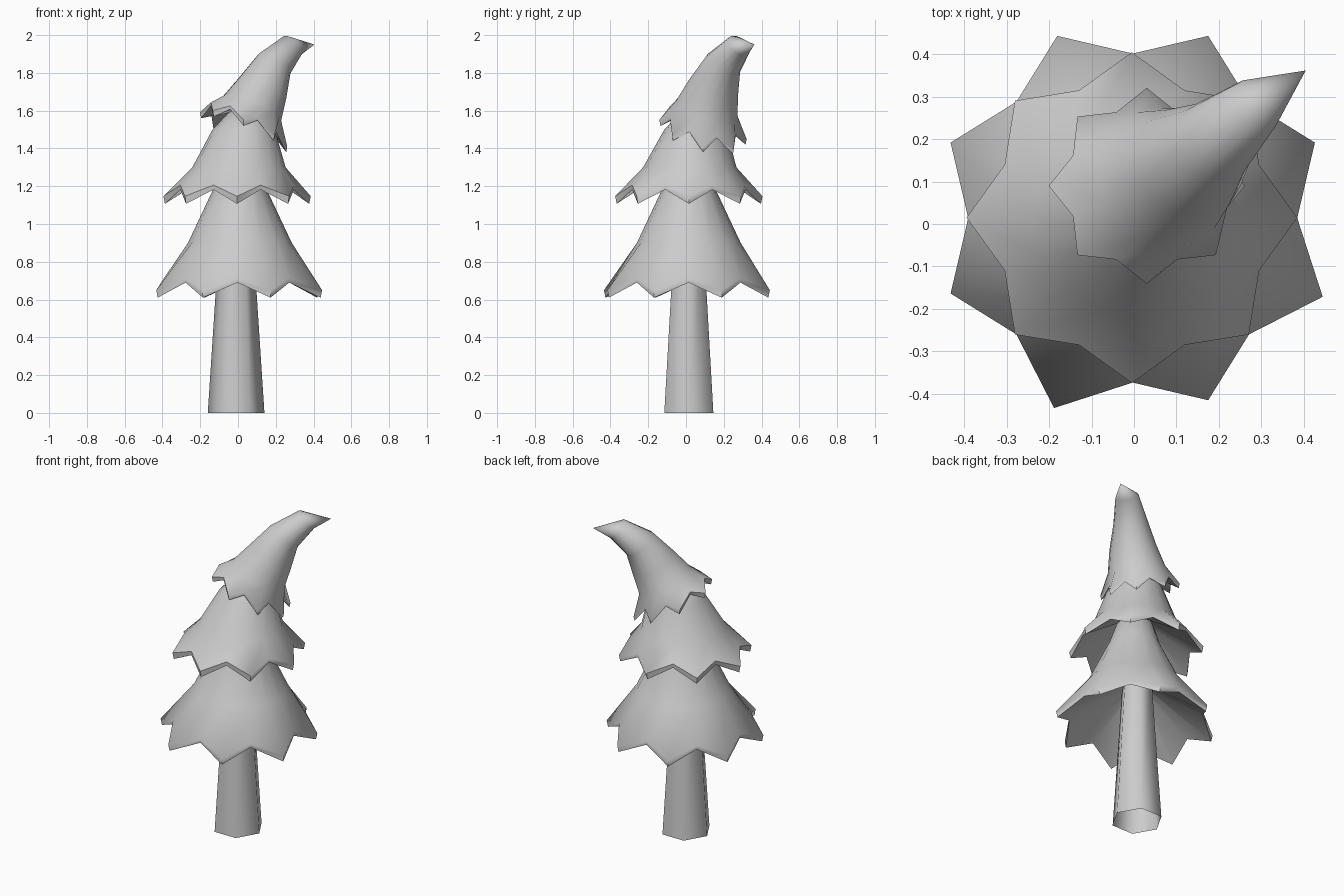
import bpy, math
from mathutils import Vector

if "Cube" in bpy.data.objects:
    bpy.data.objects.remove(bpy.data.objects["Cube"])

UP = Vector((0, 0, 1))


def ring(centre, radius, normal=(0, 0, 1), sides=16):
    """Points of a circle facing along normal."""
    q = UP.rotation_difference(Vector(normal).normalized())
    return [Vector(centre) + q @ Vector((radius * math.cos(a), radius * math.sin(a), 0))
            for a in (2 * math.pi * i / sides for i in range(sides))]


def jagged_rim(centre, r_tip, r_valley, rise, slope=(0, 0), first_tip=0, wall=0.04, longer=()):
    """Star shaped hem of eight low tips and raised valleys: its lower and upper edge."""
    edges = []
    for lift in (0, wall):
        pts = []
        for i in range(16):
            a = i * math.pi / 8
            tip = (i % 2) == first_tip
            r = (r_tip if tip else r_valley) + (0.02 if i in longer else 0)
            r += lift * (0.2 if tip else 0)
            x, y = r * math.cos(a), r * math.sin(a)
            z = slope[0] * x + slope[1] * y
            z += lift if tip else rise + lift * 0.6
            pts.append(Vector(centre) + Vector((x, y, z)))
        edges.append(pts)
    return edges


def loft(name, rings, apex=None, angle=50):
    """Skin stacked rings, closing the top with a point or a flat face."""
    n = len(rings[0])
    verts = [p for r in rings for p in r]
    faces = []
    for k in range(len(rings) - 1):
        for i in range(n):
            j = (i + 1) % n
            faces.append((k * n + i, k * n + j, (k + 1) * n + j, (k + 1) * n + i))
    top = (len(rings) - 1) * n
    if apex:
        verts.append(Vector(apex))
        faces += [(top + i, top + (i + 1) % n, len(verts) - 1) for i in range(n)]
    else:
        faces.append(tuple(range(top, top + n)))
    mesh = bpy.data.meshes.new(name)
    mesh.from_pydata(verts, [], faces)
    ob = bpy.data.objects.new(name, mesh)
    bpy.context.collection.objects.link(ob)
    bpy.ops.object.select_all(action='DESELECT')
    ob.select_set(True)
    bpy.context.view_layer.objects.active = ob
    bpy.ops.object.shade_smooth_by_angle(angle=math.radians(angle))
    return ob


# Six-sided tapering trunk, open at the ground
loft("trunk", [ring((-0.01, 0.015, 0), 0.15, sides=6),
               ring((-0.01, 0.015, 0.95), 0.088, sides=6)], angle=65)

# Bottom skirt of branches: underside, hem, outer slope
loft("lower_branches", [
    ring((0, 0.015, 0.88), 0.075),
    *jagged_rim((-0.003, 0.014, 0.61), 0.457, 0.388, 0.08, first_tip=1, longer=(11, 15)),
    ring((0.01, 0.015, 0.90), 0.275),
    ring((0.01, 0.015, 1.17), 0.148),
    ring((0.01, 0.02, 1.32), 0.10)], apex=(0.01, 0.02, 1.38))

# Middle skirt, starting to lean
loft("middle_branches", [
    ring((0.01, 0.02, 1.31), 0.08),
    *jagged_rim((-0.005, 0.015, 1.107), 0.382, 0.325, 0.075),
    ring((0.005, 0.02, 1.30), 0.247),
    ring((0.03, 0.05, 1.50), 0.165)], apex=(0.09, 0.11, 1.74))

# Top skirt, bending over to a drooping tip
loft("treetop", [
    ring((0.06, 0.09, 1.58), 0.07, (0.4, 0.22, 1)),
    *jagged_rim((0.03, 0.09, 1.47), 0.225, 0.188, 0.07, slope=(-0.4, -0.22), wall=0.03),
    ring((0.073, 0.11, 1.61), 0.168, (0.42, 0.28, 1)),
    ring((0.13, 0.145, 1.72), 0.137, (0.45, 0.35, 1)),
    ring((0.19, 0.195, 1.845), 0.1, (0.6, 0.5, 1)),
    ring((0.288, 0.28, 1.945), 0.068, (0.9, 0.72, 1))], apex=(0.405, 0.362, 1.95))
